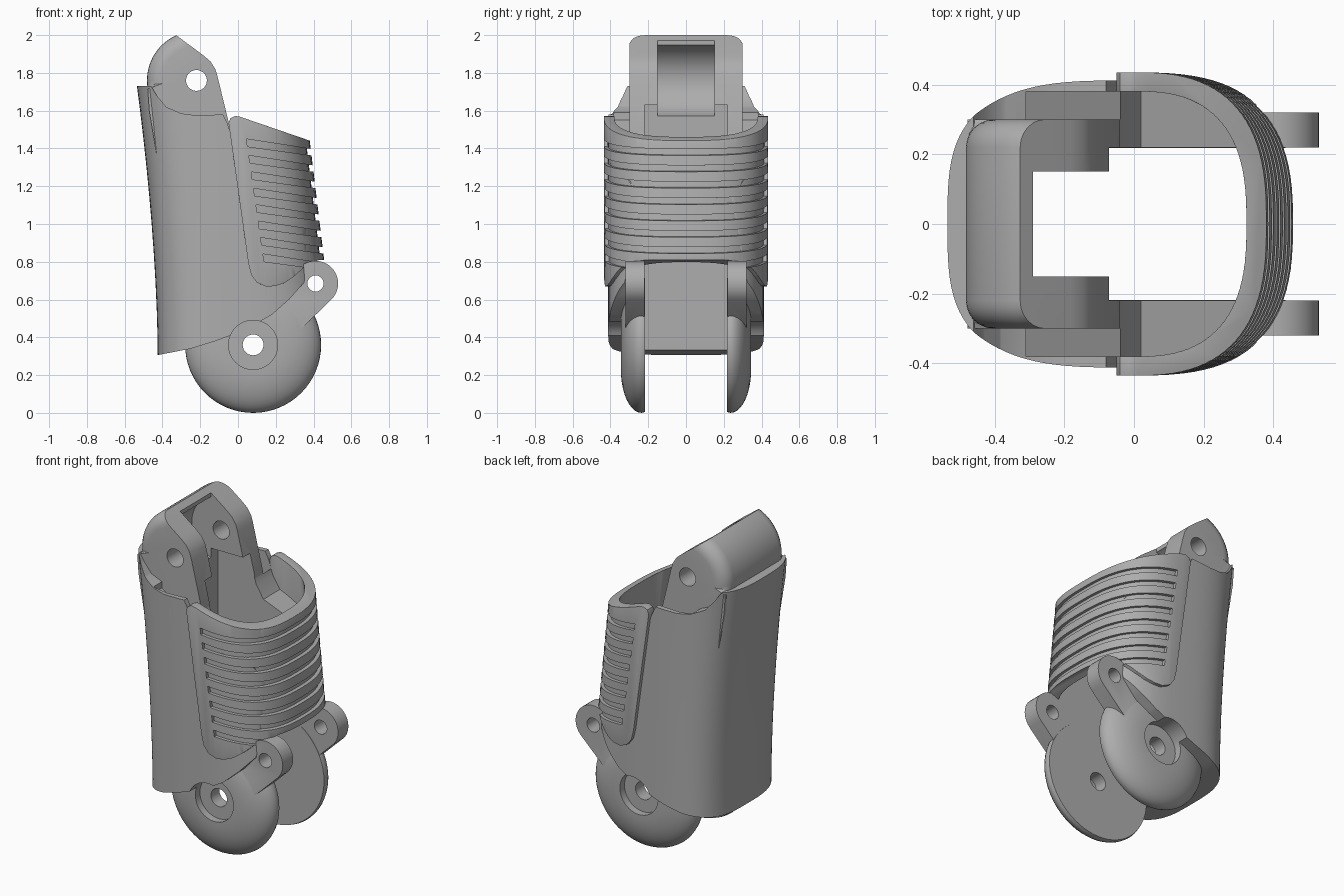
import bpy, bmesh, math

if "Cube" in bpy.data.objects:
    bpy.data.objects.remove(bpy.data.objects["Cube"], do_unlink=True)

grey = bpy.data.materials.new("plain_grey")
grey.use_nodes = True
grey.diffuse_color = (0.42, 0.42, 0.42, 1)
grey.node_tree.nodes["Principled BSDF"].inputs["Base Color"].default_value = (0.42, 0.42, 0.42, 1)


def to_object(bm, name):
    bmesh.ops.recalc_face_normals(bm, faces=bm.faces[:])
    mesh = bpy.data.meshes.new(name)
    bm.to_mesh(mesh)
    bm.free()
    obj = bpy.data.objects.new(name, mesh)
    bpy.context.collection.objects.link(obj)
    return obj


def add_prism(bm, outline, y0, y1):
    """Extrude an x-z outline along y."""
    face = bm.faces.new([bm.verts.new((x, y0, z)) for x, z in outline])
    ext = bmesh.ops.extrude_face_region(bm, geom=[face])["geom"]
    verts = [g for g in ext if isinstance(g, bmesh.types.BMVert)]
    bmesh.ops.translate(bm, verts=verts, vec=(0, y1 - y0, 0))


def prism(name, outline, y0, y1):
    bm = bmesh.new()
    add_prism(bm, outline, y0, y1)
    return to_object(bm, name)


def box(name, x0, x1, y0, y1, z0, z1):
    return prism(name, [(x0, z0), (x1, z0), (x1, z1), (x0, z1)], y0, y1)


def arc(cx, cz, r, a0, a1, n):
    angles = [math.radians(a0 + (a1 - a0) * i / n) for i in range(n + 1)]
    return [(cx + r * math.cos(a), cz + r * math.sin(a)) for a in angles]


def pin(name, centre, r, y0, y1):
    return prism(name, arc(*centre, r, 0, 352.5, 47), y0, y1)


def loft(name, heights, section):
    """Stack rounded sections; section(z) gives back, front, half width, powers."""
    bm = bmesh.new()
    rings = []
    n = 96
    for z in heights:
        back, front, width, p_back, p_front = section(z)
        ring = []
        for i in range(n):
            t = 2 * math.pi * i / n
            c, s = math.cos(t), math.sin(t)
            reach, p = (front, p_front) if c >= 0 else (back, p_back)
            x = math.copysign(abs(c) ** (2 / p), c) * reach
            y = math.copysign(abs(s) ** (2 / p), s) * width
            ring.append(bm.verts.new((x, y, z)))
        rings.append(ring)
    for low, high in zip(rings, rings[1:]):
        for i in range(n):
            j = (i + 1) % n
            bm.faces.new((low[i], low[j], high[j], high[i]))
    bm.faces.new(rings[0])
    bm.faces.new(rings[-1])
    return to_object(bm, name)


def apply(obj, mod):
    bpy.context.view_layer.objects.active = obj
    bpy.ops.object.modifier_apply(modifier=mod.name)


def combine(obj, tool, operation="DIFFERENCE"):
    mod = obj.modifiers.new("cut", "BOOLEAN")
    mod.operation, mod.solver, mod.object = operation, "EXACT", tool
    apply(obj, mod)
    bpy.data.objects.remove(tool, do_unlink=True)


def finish(obj, angle=35):
    obj.data.materials.clear()
    obj.data.materials.append(grey)
    for p in obj.data.polygons:
        p.material_index = 0
    bpy.ops.object.select_all(action="DESELECT")
    obj.select_set(True)
    bpy.context.view_layer.objects.active = obj
    bpy.ops.object.shade_smooth_by_angle(angle=math.radians(angle))


TOP_PIN = (-0.22, 1.76)
WHEEL = (0.08, 0.36)
LUG = (0.41, 0.685)


def front_reach(z):
    return 0.455 - 0.121 * (z - 0.82)


# Shell: rounded sleeve open at the front, trimmed by its side outline
def shell_section(z):
    t = max(0, (z - 0.31) / 1.42)
    return 0.425 + 0.11 * t ** 1.7, front_reach(z) - 0.025, 0.412, 3.3, 2.9


shell = loft("shell", [0.1 + 0.15 * i for i in range(13)], shell_section)
side = [(-0.6, 1.73), (-0.46, 1.73), (-0.43, 1.68), (-0.38, 1.62), (-0.3, 1.585),
        (-0.22, 1.575), (-0.08, 1.58), (-0.055, 1.53), (-0.03, 1.45), (0.02, 1.37),
        (0.3, 1.26), (0.36, 1.15), (0.36, 0.76), (0.35, 0.69), (0.27, 0.6), (0.18, 0.52),
        (0.04, 0.44), (-0.12, 0.38), (-0.25, 0.34), (-0.43, 0.305), (-0.6, 0.29)]
combine(shell, prism("trim", side, -0.7, 0.7), "INTERSECT")
combine(shell, box("bore", -0.29, 0.8, -0.22, 0.22, 0, 2.2))
combine(shell, prism("recess", [(-0.31, 1.55), (-0.04, 1.36), (-0.04, 2), (-0.31, 2)], -0.38, 0.38))
combine(shell, pin("slot", TOP_PIN, 0.2, -0.15, 0.15))
for y0, y1 in ((-0.6, -0.3), (0.3, 0.6)):
    combine(shell, pin("wheel_clearance", WHEEL, 0.13, y0, y1))
finish(shell)

# Top fork: two arms joined by a rounded back
bm = bmesh.new()
back_arc = arc(*TOP_PIN, 0.262, 114, 190, 16)
add_prism(bm, back_arc + [(-0.47, 1.6), (-0.42, 1.3), (-0.04, 1.3), (-0.04, 1.5),
                          (-0.108, 1.78), (-0.12, 1.82), (-0.145, 1.86), (-0.18, 1.89)], -0.3, 0.3)
rim = [e for e in bm.edges if abs(e.verts[0].co.y - e.verts[1].co.y) < 0.01
       and all(math.dist((v.co.x, v.co.z), TOP_PIN) > 0.255 and v.co.x < -0.3
               and v.co.z > 1.7 for v in e.verts)]
bmesh.ops.bevel(bm, geom=rim, offset=0.08, segments=6, profile=0.5, affect="EDGES")
fork = to_object(bm, "top_fork")
combine(fork, box("gap", -0.29, 0.2, -0.15, 0.15, 1.2, 2.2))
combine(fork, box("wide_gap", -0.29, 0.2, -0.22, 0.22, 1.2, 1.63))
combine(fork, pin("slot", TOP_PIN, 0.2, -0.15, 0.15))
combine(fork, pin("pin_hole", TOP_PIN, 0.055, -0.6, 0.6))
finish(fork)


# Grip: tapered band around the front with rounded edges
def band(name, offset):
    return loft(name, [0.4, 1.9], lambda z: (0.6, front_reach(z) + offset, 0.435 + offset, 3, 2.7))


grip = band("grip", 0)
combine(grip, band("inside", -0.055))
grip_side = [(-0.05, 1.535), (-0.04, 1.56), (-0.015, 1.572), (0.01, 1.568), (0.6, 1.366),
             (0.6, 0.81), (0.43, 0.81), (0.36, 0.78), (0.3, 0.725), (0.25, 0.69), (0.2, 0.672),
             (0.15, 0.668), (0.1, 0.69), (0.07, 0.73), (0.055, 0.79)]
combine(grip, prism("trim", grip_side, -0.7, 0.7), "INTERSECT")
bevel = grip.modifiers.new("round", "BEVEL")
bevel.width, bevel.segments, bevel.limit_method = 0.022, 3, "ANGLE"
bevel.angle_limit = math.radians(50)
apply(grip, bevel)

# Grooves: sloping slots cut just into the outer skin
bm = bmesh.new()
for i in range(8):
    x, z = 0.045 + 0.0125 * i, 1.45 - 0.087 * i
    drop = 0.155 * (0.6 - x)
    add_prism(bm, [(x, z), (0.6, z - drop), (0.6, z - drop - 0.03), (x + 0.005, z - 0.04)], -0.6, 0.6)
grooves = to_object(bm, "grooves")
skin = band("skin", 0.05)
combine(skin, band("core", -0.02))
combine(grooves, skin, "INTERSECT")
combine(grip, grooves)
finish(grip)

# Lower discs with a dome, counterbore and pivot lug on each side
for s, label in ((1, "left"), (-1, "right")):
    bm = bmesh.new()
    profile = [(0, 0.218), (0.355, 0.218)]
    profile += [(0.13 + 0.23 * math.cos(t), 0.235 + 0.11 * math.sin(t))
                for t in [math.pi / 20 * i for i in range(11)]] + [(0, 0.345)]
    verts = [bm.verts.new((WHEEL[0] + r, s * y, WHEEL[1])) for r, y in profile]
    edges = [bm.edges.new(pair) for pair in zip(verts, verts[1:])]
    bmesh.ops.spin(bm, geom=verts + edges, cent=(WHEEL[0], 0, WHEEL[1]),
                   axis=(0, 1, 0), angle=2 * math.pi, steps=64)
    bmesh.ops.remove_doubles(bm, verts=bm.verts[:], dist=0.0005)
    disc = to_object(bm, label + "_disc")
    capsule = arc(*LUG, 0.12, -45, 135, 20) + arc(0.26, 0.54, 0.12, 135, 315, 12)
    combine(disc, prism("lug", capsule, s * 0.22, s * 0.32), "UNION")
    combine(disc, pin("counterbore", WHEEL, 0.13, s * 0.3, s * 0.5))
    combine(disc, pin("axle_hole", WHEEL, 0.055, s * 0.1, s * 0.5))
    combine(disc, pin("lug_hole", LUG, 0.043, s * 0.1, s * 0.5))
    finish(disc)
